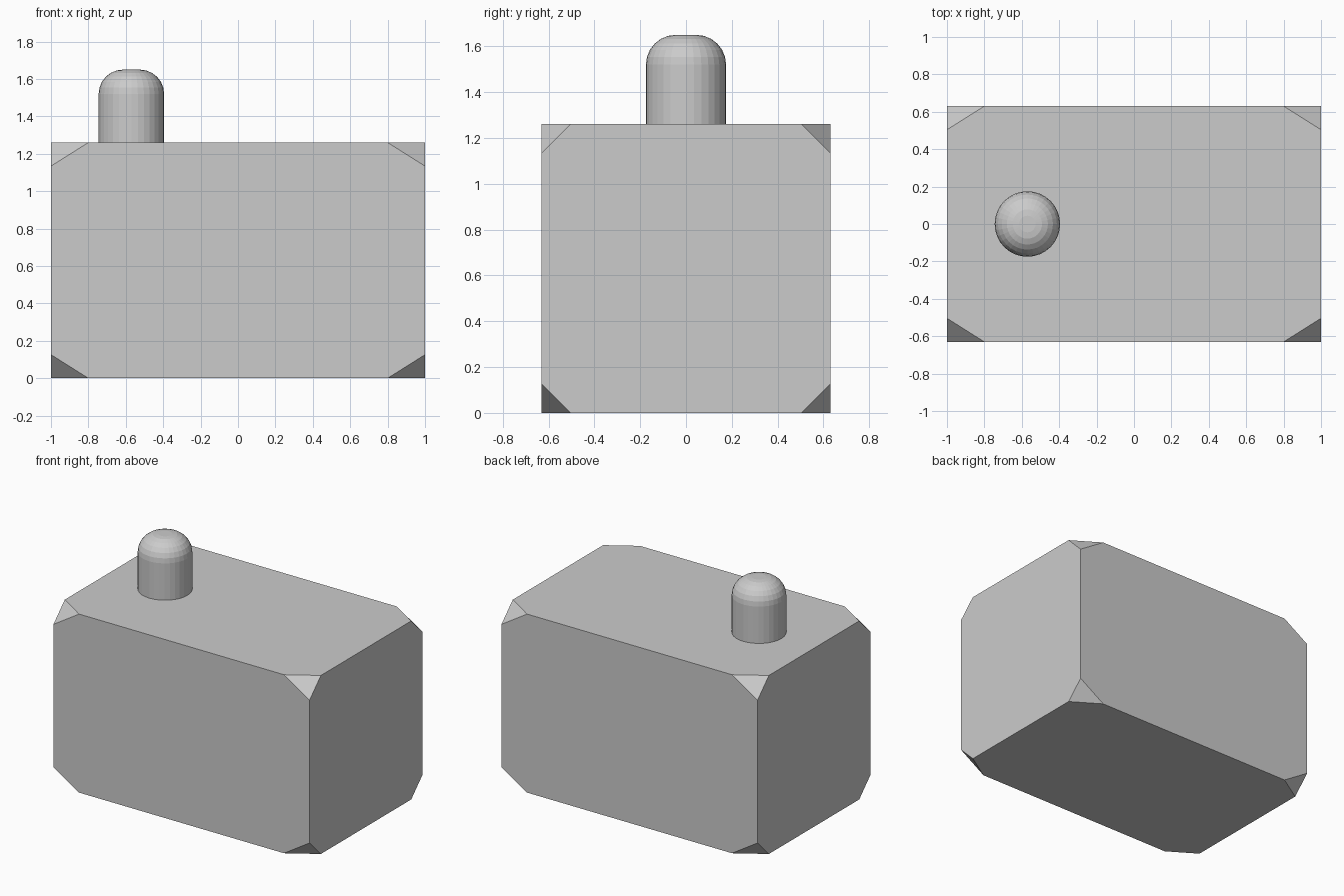
import bpy, bmesh
from mathutils import Matrix

if "Cube" in bpy.data.objects:
    bpy.data.objects.remove(bpy.data.objects["Cube"])

W, D, H = 2.0, 1.26, 1.26


def add_object(name, bm, location):
    mesh = bpy.data.meshes.new(name)
    bm.to_mesh(mesh)
    bm.free()
    obj = bpy.data.objects.new(name, mesh)
    obj.location = location
    bpy.context.collection.objects.link(obj)
    return obj


# Main block: unit cube with cut corners, stretched to size
bm = bmesh.new()
bmesh.ops.create_cube(bm, size=1)
bmesh.ops.bevel(bm, geom=bm.verts[:], offset=0.1, offset_type='OFFSET',
                segments=1, profile=0.5, affect='VERTICES')
bmesh.ops.scale(bm, vec=(W, D, H), verts=bm.verts[:])
add_object("block", bm, (0, 0, H / 2))

# Round-topped peg standing on the block
radius, height = 0.175, 0.39
bm = bmesh.new()
bmesh.ops.create_cone(bm, cap_ends=True, segments=32, radius1=radius,
                      radius2=radius, depth=height,
                      matrix=Matrix.Translation((0, 0, height / 2)))
rim = [e for e in bm.edges if all(v.co.z > height - 0.001 for v in e.verts)]
bmesh.ops.bevel(bm, geom=rim, offset=0.13, offset_type='OFFSET',
                segments=6, profile=0.5, affect='EDGES')
add_object("peg", bm, (-0.57, 0, H))
